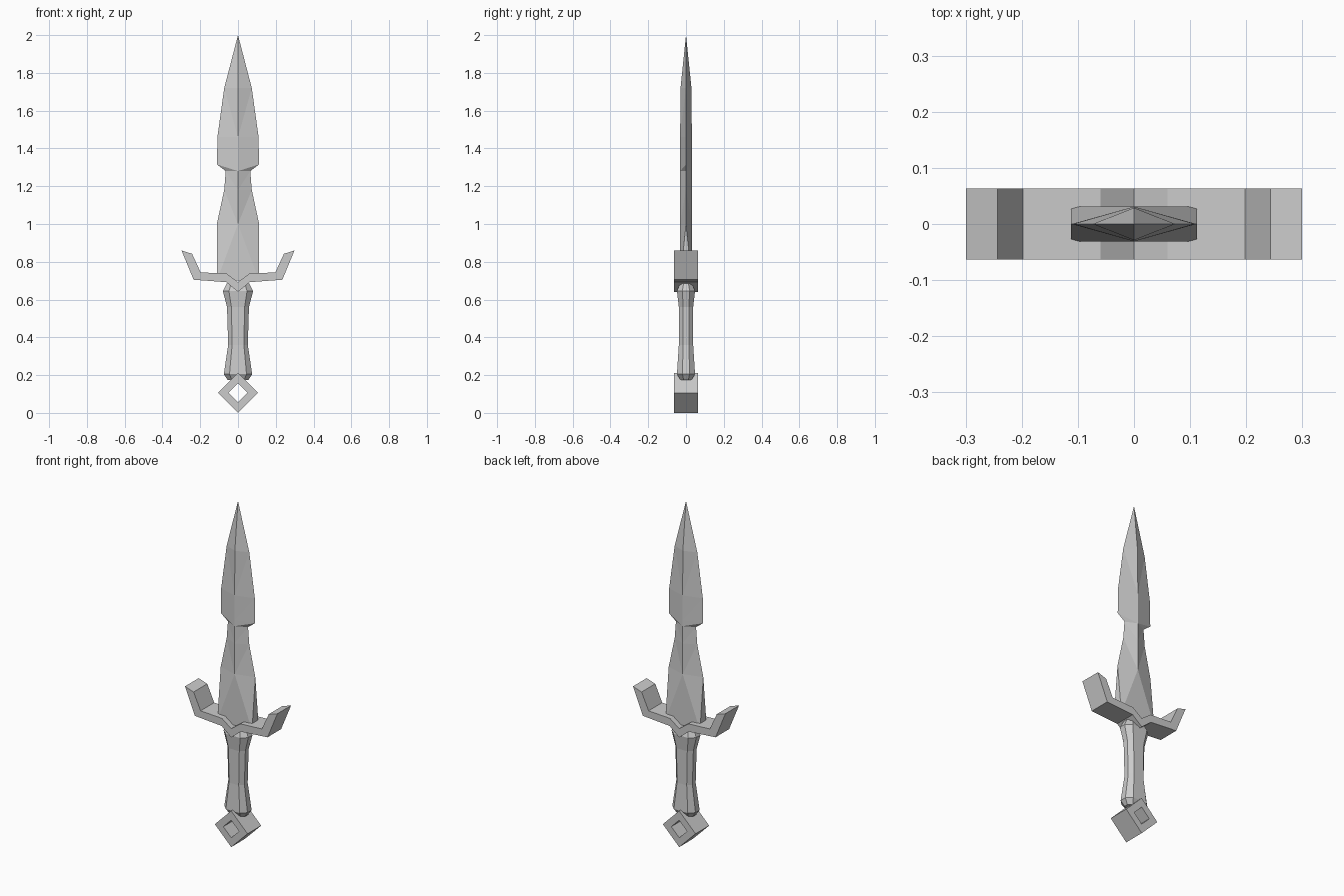
import bpy, bmesh

cube = bpy.data.objects.get("Cube")
if cube:
    bpy.data.objects.remove(cube, do_unlink=True)

steel = bpy.data.materials.new("plain grey")
steel.use_nodes = True
GREY = (0.6, 0.6, 0.6, 1)
steel.diffuse_color = GREY
steel.node_tree.nodes["Principled BSDF"].inputs["Base Color"].default_value = GREY


def finish(name, bm):
    bmesh.ops.remove_doubles(bm, verts=bm.verts, dist=0.0005)
    bmesh.ops.dissolve_degenerate(bm, edges=bm.edges, dist=0.0005)
    bmesh.ops.recalc_face_normals(bm, faces=bm.faces)
    mesh = bpy.data.meshes.new(name)
    bm.to_mesh(mesh)
    bm.free()
    mesh.materials.append(steel)
    obj = bpy.data.objects.new(name, mesh)
    bpy.context.collection.objects.link(obj)
    return obj


def strip_solid(name, inner, outer, depth, closed=False):
    """Band between two x-z paths, extruded along y."""
    bm = bmesh.new()
    a, b = [[bm.verts.new((x, -depth, z)) for x, z in path] for path in (inner, outer)]
    n = len(a)
    for i in range(n if closed else n - 1):
        j = (i + 1) % n
        bm.faces.new((a[i], a[j], b[j], b[i]))
    res = bmesh.ops.extrude_face_region(bm, geom=bm.faces[:], use_keep_orig=True)
    moved = [g for g in res["geom"] if isinstance(g, bmesh.types.BMVert)]
    bmesh.ops.translate(bm, verts=moved, vec=(0, 2 * depth, 0))
    return finish(name, bm)


def mirrored(half):
    """Path from the centre outwards, completed on the other side."""
    return [(-x, z) for x, z in reversed(half[1:])] + half


# Blade: ridged diamond section that squares off at the base
BLADE = [  # z, half width, ridge depth, edge depth
    (0.70, 0.112, 0.031, 0.031), (1.0, 0.112, 0.031, 0), (1.18, 0.073, 0.031, 0),
    (1.28, 0.065, 0.031, 0), (1.315, 0.111, 0.031, 0), (1.46, 0.109, 0.031, 0),
    (1.72, 0.073, 0.029, 0), (2.0, 0, 0, 0),
]
bm = bmesh.new()
rings = [[bm.verts.new((x, y, z)) for x, y in
          ((-w, -e), (0, -t), (w, -e), (w, e), (0, t), (-w, e))]
         for z, w, t, e in BLADE]
bm.faces.new(rings[0])
for k, (lo, hi) in enumerate(zip(rings, rings[1:])):
    for i in range(6):
        j = (i + 1) % 6
        # The diagonals fan out from the ridge point between base and shoulder
        rising = (i % 3 == 0) == (k == 0)
        if rising:
            tris = ((lo[i], lo[j], hi[j]), (lo[i], hi[j], hi[i]))
        else:
            tris = ((lo[i], lo[j], hi[i]), (lo[j], hi[j], hi[i]))
        for tri in tris:
            bm.faces.new(tri)
finish("blade", bm)

# Grip: eight-sided waisted column
GRIP = [  # z, half width, half depth
    (0.175, 0.055, 0.030), (0.205, 0.075, 0.048), (0.36, 0.052, 0.038),
    (0.56, 0.058, 0.038), (0.645, 0.080, 0.048), (0.685, 0.060, 0.032),
]
bm = bmesh.new()
rings = []
for z, w, d in GRIP:
    u, v = w * 0.6, d * 0.4
    quarter = [(w, v), (u, d)]
    outline = quarter + [(-x, y) for x, y in reversed(quarter)]
    outline += [(-x, -y) for x, y in outline]
    rings.append([bm.verts.new((x, y, z)) for x, y in outline])
for lo, hi in zip(rings, rings[1:]):
    for i in range(8):
        j = (i + 1) % 8
        bm.faces.new((lo[i], lo[j], hi[j], hi[i]))
bm.faces.new(rings[0])
bm.faces.new(rings[-1])
finish("grip", bm)

# Crossguard with upturned ends
upper = [(0, 0.693), (0.06, 0.737), (0.198, 0.744), (0.243, 0.842)]
lower = [(0, 0.641), (0.062, 0.692), (0.235, 0.705), (0.299, 0.86)]
strip_solid("crossguard", mirrored(upper), mirrored(lower), 0.063)


# Pommel: square ring standing on its corner
def diamond(r):
    c = 0.106
    return [(r, c), (0, c + r), (-r, c), (0, c - r)]


strip_solid("pommel_ring", diamond(0.051), diamond(0.106), 0.063, closed=True)
